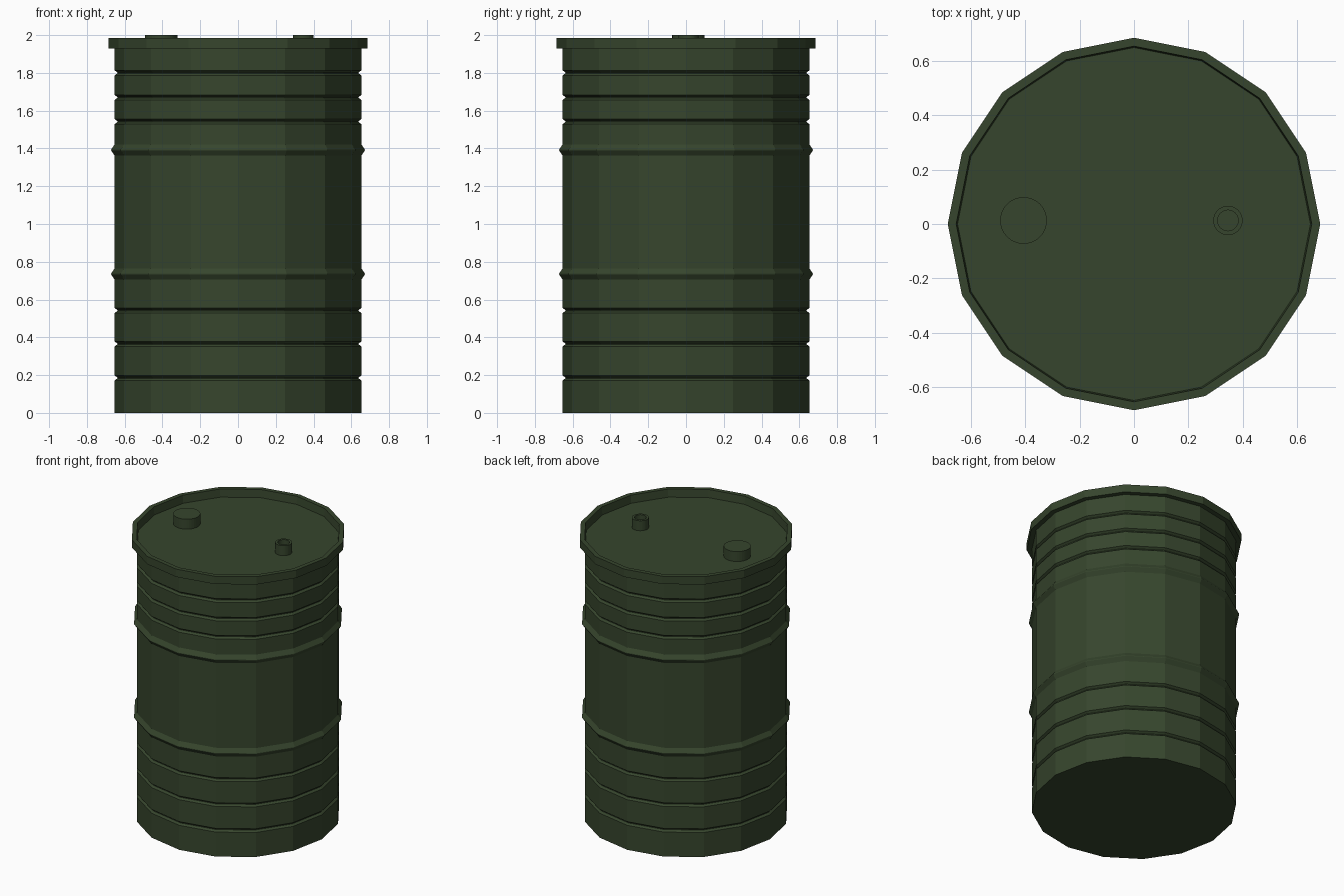
import bpy, bmesh, math

if "Cube" in bpy.data.objects:
    bpy.data.objects.remove(bpy.data.objects["Cube"])

green = bpy.data.materials.new("dark_green_paint")
green.diffuse_color = (0.037, 0.06, 0.026, 1)
green.use_nodes = True
green.node_tree.nodes["Principled BSDF"].inputs["Base Color"].default_value = green.diffuse_color


def lathe(name, profile, sides, center=(0, 0)):
    """Revolve an (r, z) profile around a vertical axis; r = 0 ends become caps."""
    bm = bmesh.new()
    rings = []
    for r, z in profile:
        rings.append([bm.verts.new((center[0] + r * math.cos(math.tau * i / sides),
                                    center[1] + r * math.sin(math.tau * i / sides), z))
                      for i in range(sides)])
    for a, b in zip(rings, rings[1:]):
        for i in range(sides):
            j = (i + 1) % sides
            bm.faces.new((a[i], a[j], b[j], b[i]))
    bm.faces.new(rings[0][::-1])
    bm.faces.new(rings[-1])
    mesh = bpy.data.meshes.new(name)
    bm.to_mesh(mesh)
    bm.free()
    mesh.materials.append(green)
    obj = bpy.data.objects.new(name, mesh)
    bpy.context.collection.objects.link(obj)
    return obj


# Drum shell: pressed grooves, two rolling hoops, overhanging rim, sunken lid
R, RIM, LID_Z, RIM_Z = 0.653, 0.686, 1.93, 1.985
bands = [(z, 0.638, 0.013) for z in (0.185, 0.365, 0.542, 1.542, 1.67, 1.80)]
bands += [(z, 0.672, 0.03) for z in (0.735, 1.392)]
profile = [(R, 0)]
for z, r, half in sorted(bands):
    profile += [(R, z - half), (r, z - 0.002), (r, z + 0.002), (R, z + half)]
profile += [(R, LID_Z), (RIM, LID_Z), (RIM, RIM_Z), (0.655, RIM_Z), (0.65, LID_Z)]
lathe("drum_body", profile, 16)

# Filler cap
lathe("filler_cap", [(0.086, LID_Z - 0.01), (0.086, 2.0)], 32, (-0.407, 0.013))

# Vent spout with open mouth
lathe("vent_spout", [(0.054, LID_Z - 0.01), (0.054, 2.0), (0.038, 2.0), (0.038, 1.965)],
      32, (0.346, 0.013))
